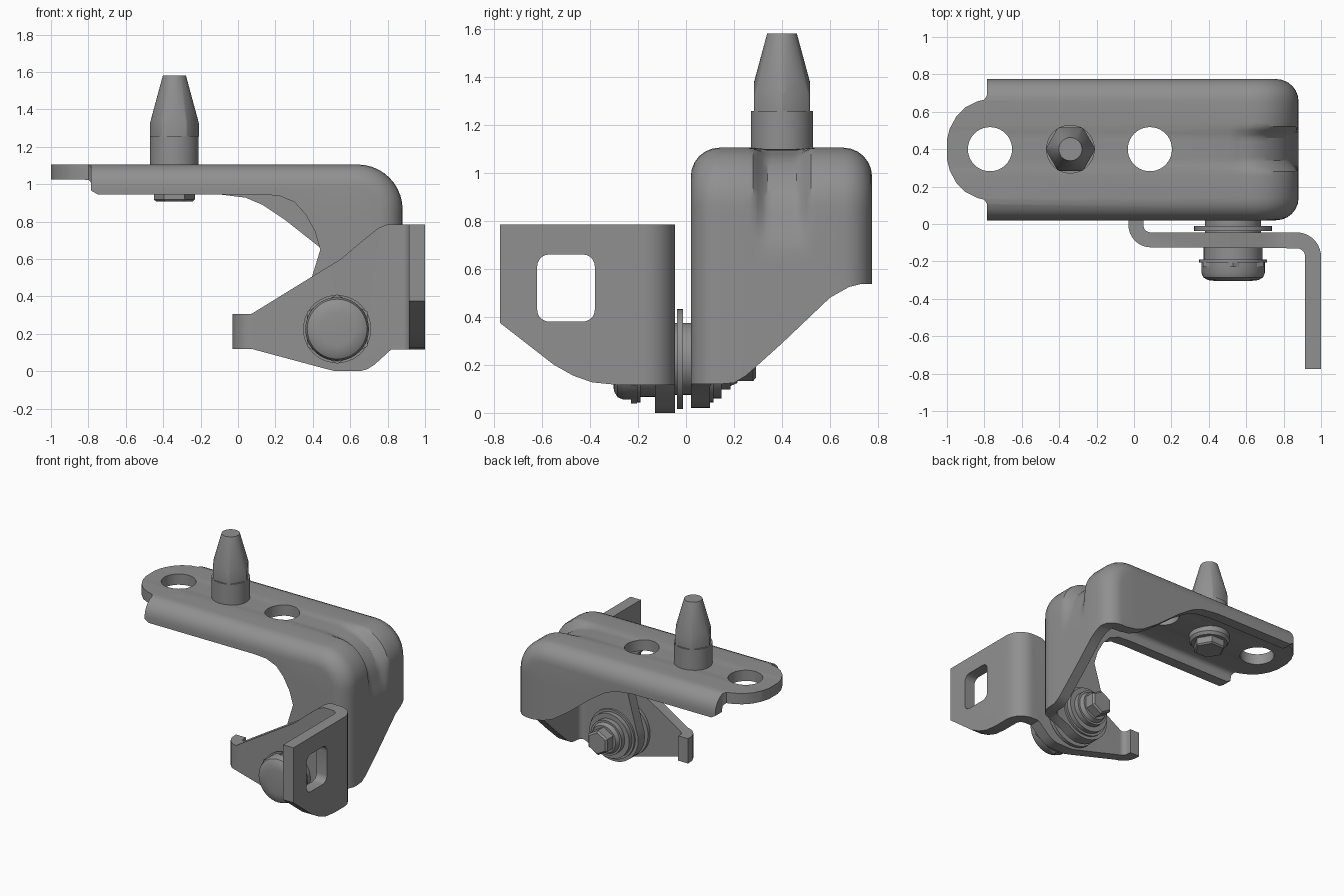
import bpy, bmesh, math
from mathutils import Vector

cube = bpy.data.objects.get("Cube")
if cube:
    bpy.data.objects.remove(cube, do_unlink=True)

steel = bpy.data.materials.new("grey steel")
steel.use_nodes = True
steel.diffuse_color = (0.28, 0.28, 0.28, 1)
steel.node_tree.nodes["Principled BSDF"].inputs["Base Color"].default_value = (0.28, 0.28, 0.28, 1)

# Map profile coordinates (u, v) and depth w to space, by extrusion axis
PLACE = {"x": lambda u, v, w: (w, u, v),
         "y": lambda u, v, w: (u, w, v),
         "z": lambda u, v, w: (u, v, w)}


def finish(name, bm):
    bmesh.ops.recalc_face_normals(bm, faces=bm.faces[:])
    mesh = bpy.data.meshes.new(name)
    bm.to_mesh(mesh)
    bm.free()
    mesh.materials.append(steel)
    obj = bpy.data.objects.new(name, mesh)
    bpy.context.scene.collection.objects.link(obj)
    return obj


def arc(cx, cy, r, a0, a1, n=8):
    angles = [math.radians(a0 + (a1 - a0) * i / n) for i in range(n + 1)]
    return [(cx + r * math.cos(a), cy + r * math.sin(a)) for a in angles]


def prism(name, pts, axis, lo, hi):
    bm = bmesh.new()
    a, b = [[bm.verts.new(PLACE[axis](u, v, w)) for u, v in pts] for w in (lo, hi)]
    bm.faces.new(a)
    bm.faces.new(b)
    for i in range(len(pts)):
        j = (i + 1) % len(pts)
        bm.faces.new((a[i], a[j], b[j], b[i]))
    return finish(name, bm)


def lathe(name, profile, axis, centre, sides=40, turn=0):
    bm = bmesh.new()
    rings = []
    for r, h in profile:
        pts = arc(*centre, r, turn, turn + 360, sides)[:-1]
        rings.append([bm.verts.new(PLACE[axis](u, v, h)) for u, v in pts])
    bm.faces.new(rings[0])
    bm.faces.new(rings[-1])
    for a, b in zip(rings, rings[1:]):
        for i in range(sides):
            j = (i + 1) % sides
            bm.faces.new((a[i], a[j], b[j], b[i]))
    return finish(name, bm)


def bake(obj):
    deps = bpy.context.evaluated_depsgraph_get()
    mesh = bpy.data.meshes.new_from_object(obj.evaluated_get(deps))
    obj.modifiers.clear()
    obj.data = mesh


def cut(obj, cutter, operation="DIFFERENCE"):
    mod = obj.modifiers.new("cut", "BOOLEAN")
    mod.operation, mod.solver, mod.object = operation, "EXACT", cutter
    bake(obj)
    bpy.data.objects.remove(cutter, do_unlink=True)


# Pressed arm: rounded half box, dented at its bend, thickened inward
X0, X1, Y0, Y1, TOP = -1.0, 0.88, 0.02, 0.775, 1.105
bm = bmesh.new()
bmesh.ops.create_cube(bm, size=1)
for v in bm.verts:
    v.co = (X1 if v.co.x > 0 else X0, Y1 if v.co.y > 0 else Y0, TOP if v.co.z > 0 else -0.1)
bm.normal_update()
bmesh.ops.delete(bm, geom=[f for f in bm.faces if f.normal.z < -0.9 or f.normal.x < -0.9],
                 context="FACES")
bend = [e for e in bm.edges if all(v.co.x > 0.8 and v.co.z > 1 for v in e.verts)]
bmesh.ops.bevel(bm, geom=bend, offset=0.24, segments=10, profile=0.5, affect="EDGES")
bm.normal_update()
rims = [e for e in bm.edges if len(e.link_faces) == 2
        and sum(abs(f.normal.y) > 0.9 for f in e.link_faces) == 1]
bmesh.ops.bevel(bm, geom=rims, offset=0.12, segments=6, profile=0.5, affect="EDGES")


def slice_at(axis, start, step, count):
    for i in range(count):
        co, no = Vector(), Vector()
        co[axis], no[axis] = start + step * i, 1
        bmesh.ops.bisect_plane(bm, geom=bm.verts[:] + bm.edges[:] + bm.faces[:],
                               dist=1e-5, plane_co=co, plane_no=no)


slice_at(1, 0.26, 0.02, 15)
slice_at(2, 0.62, 0.05, 5)
slice_at(0, 0.52, 0.05, 3)
for v in bm.verts:
    across = min(1, max(0, (0.13 - abs(v.co.y - 0.4)) / 0.07))
    along = max(0, 1 - (math.hypot(v.co.x - 0.81, v.co.z - 1.035) / 0.36) ** 2)
    depth = 0.07 * across * across * (3 - 2 * across) * along ** 1.3
    v.co += Vector((-0.8, 0, -0.6)) * depth
arm = finish("pressed_arm", bm)
solid = arm.modifiers.new("sheet", "SOLIDIFY")
solid.thickness, solid.offset, solid.use_even_offset = 0.08, -1, True
bake(arm)

# Flange edges: shared straight lip, then a different sweep front and back
lip = [(-1.1, -0.2), (-1.1, 0.99), (-0.8, 0.99), (-0.785, 0.965), (-0.75, 0.945)]
front_edge = lip + [(0.12, 0.945), (0.22, 0.938), (0.3, 0.905), (0.36, 0.84), (0.41, 0.75),
                    (0.44, 0.65), (0.4, 0.52), (0.34, 0.3)]
front_edge += arc(0.53, 0.225, 0.205, 170, 310, 14) + [(0.78, 0.12), (0.95, 0.12), (0.95, -0.2)]
cut(arm, prism("cutter", front_edge, "y", -0.1, 0.14))
back_edge = lip + [(-0.1, 0.945), (0.04, 0.928), (0.13, 0.89), (0.25, 0.81), (0.44, 0.66),
                   (0.56, 0.58), (0.64, 0.55), (0.72, 0.537), (0.79, 0.537), (0.79, -0.2)]
cut(arm, prism("cutter", back_edge, "y", 0.139, 0.9))
end_edge = [(0.135, -0.2), (0.135, 0.12), (0.2, 0.125), (0.25, 0.155), (0.4, 0.29), (0.5, 0.385),
            (0.6, 0.48), (0.68, 0.525), (0.73, 0.537), (0.9, 0.54), (0.9, -0.2)]
cut(arm, prism("cutter", end_edge, "x", 0.7, 1.1))

# Rounded tongue and the two round holes
tongue = [(-0.785, 0.9), (-0.785, 0.69), (-0.8, 0.665), (-0.84, 0.655), (-0.9, 0.625),
          (-0.95, 0.575), (-0.985, 0.51), (-1.0, 0.45), (-1.1, 0.45), (-1.1, 0.9)]
for flip in (False, True):
    pts = [(x, Y0 + Y1 - y) for x, y in tongue] if flip else tongue
    cut(arm, prism("cutter", pts, "z", -0.3, 1.3))
for x in (-0.77, 0.085):
    cut(arm, lathe("cutter", [(0.118, 0.9), (0.118, 1.3)], "z", (x, 0.4)))

# Tapered locating pin with a hexagonal collar and a flanged nut below
PIN = (-0.34, 0.4)
lathe("pin_shank", [(0.13, 1.02), (0.13, 1.258)], "z", PIN)
tip = lathe("pin_tip", [(0.131, 1.255), (0.131, 1.325), (0.062, 1.58)], "z", PIN)
cut(tip, lathe("cutter", [(0.134, 1.2), (0.134, 1.7)], "z", PIN, 6), "INTERSECT")
lathe("pin_nut_flange", [(0.125, 0.965), (0.14, 0.985), (0.14, 1.03)], "z", PIN)
lathe("pin_nut", [(0.098, 0.908), (0.11, 0.918), (0.11, 0.98)], "z", PIN, 6)

# Folded side bracket: bent strip in plan, trimmed to its outline
strip = [(-0.03, 0.02)] + arc(0.09, -0.005, 0.12, 180, 270)
strip += arc(0.87, -0.175, 0.045, 90, 0) + [(0.915, -0.775), (1.0, -0.775)]
strip += arc(0.87, -0.175, 0.13, 0, 90, 10) + arc(0.09, -0.005, 0.04, 270, 180) + [(0.05, 0.02)]
bracket = prism("folded_bracket", strip, "z", -0.05, 0.9)
outline = [(-0.1, 0.12), (-0.1, 0.305), (0.07, 0.305), (0.37, 0.49), (0.55, 0.6), (0.68, 0.71),
           (0.75, 0.765), (0.8, 0.785), (1.1, 0.785), (1.1, 0.117), (0.82, 0.117), (0.73, 0.035),
           (0.69, 0.01), (0.65, 0), (0.52, 0), (0.46, 0.015), (0.07, 0.12)]
cut(bracket, prism("cutter", outline, "y", -0.9, 0.2), "INTERSECT")
slope = [(-0.9, -0.1), (-0.9, 0.463), (-0.775, 0.375), (-0.55, 0.2), (-0.47, 0.155),
         (-0.39, 0.127), (-0.29, 0.117), (-0.29, -0.1)]
cut(bracket, prism("cutter", slope, "x", 0.8, 1.2))
slot = []
for y, z, a in ((-0.43, 0.61, 0), (-0.57, 0.61, 90), (-0.57, 0.43, 180), (-0.43, 0.43, 270)):
    slot += arc(y, z, 0.05, a, a + 90, 5)
cut(bracket, prism("cutter", slot, "x", 0.8, 1.2))

# Pivot bolt stack
PIVOT = (0.53, 0.225)
head = [(0.09, -0.305), (0.135, -0.3), (0.16, -0.285), (0.17, -0.26), (0.17, -0.2)]
lathe("bolt_head", head, "y", PIVOT)
lathe("bolt_hex_collar", [(0.186, -0.23), (0.186, -0.205)], "y", PIVOT, 6, 30)
lathe("bolt_head_washer", [(0.182, -0.205), (0.182, -0.19)], "y", PIVOT)
lathe("bolt_bushing", [(0.158, -0.195), (0.158, -0.12)], "y", PIVOT)
lathe("spacer_washer", [(0.208, -0.037), (0.208, -0.012)], "y", PIVOT)
lathe("spacer_bushing", [(0.15, -0.05), (0.15, 0.03)], "y", PIVOT)
lathe("inner_washer", [(0.182, 0.09), (0.182, 0.115)], "y", PIVOT)
lathe("inner_bushing", [(0.165, 0.11), (0.165, 0.148)], "y", PIVOT)
lathe("inner_ring", [(0.128, 0.145), (0.128, 0.185)], "y", PIVOT)
lathe("bolt_flange", [(0.115, 0.18), (0.1, 0.215)], "y", PIVOT)
lathe("bolt_end_hex", [(0.092, 0.21), (0.092, 0.28), (0.078, 0.292)], "y", PIVOT, 6, 30)

# Smooth rounded areas, keep folds and rims crisp
for obj in bpy.context.scene.objects:
    if obj.type == "MESH":
        bpy.ops.object.select_all(action="DESELECT")
        obj.select_set(True)
        bpy.context.view_layer.objects.active = obj
        bpy.ops.object.shade_smooth_by_angle(angle=math.radians(32))
